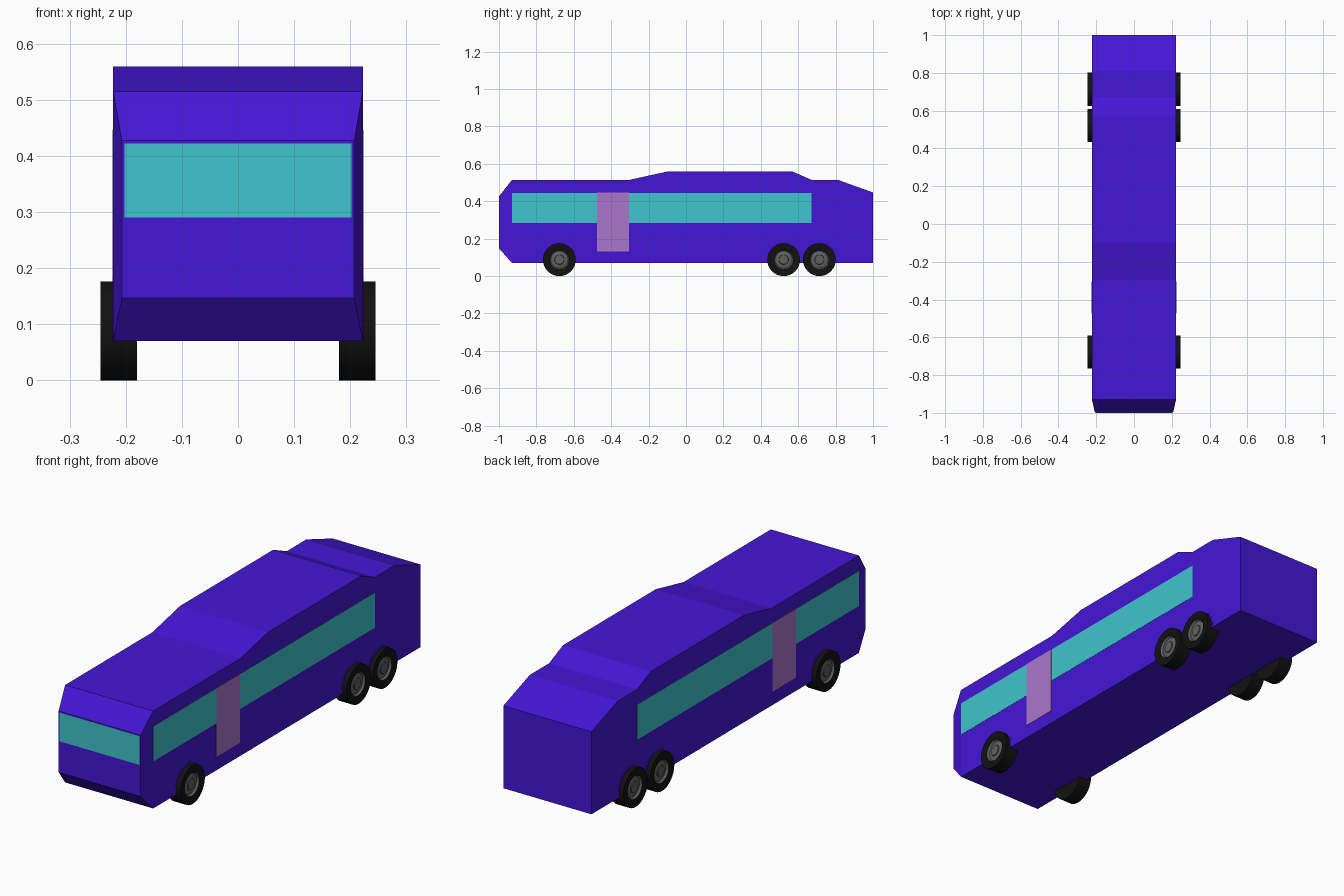
import bpy, bmesh, math

if "Cube" in bpy.data.objects:
    bpy.data.objects.remove(bpy.data.objects["Cube"])


def material(name, rgb):
    m = bpy.data.materials.new(name)
    m.diffuse_color = (*rgb, 1)
    m.use_nodes = True
    m.node_tree.nodes["Principled BSDF"].inputs["Base Color"].default_value = m.diffuse_color
    return m


PAINT = material("violet_paint", (0.06, 0.008, 0.68))
GLASS = material("teal_glass", (0.05, 0.56, 0.61))
DOOR = material("mauve_door", (0.41, 0.18, 0.60))
RUBBER = material("black_rubber", (0.006, 0.006, 0.006))
METAL = material("grey_metal", (0.12, 0.12, 0.12))
STEEL = material("dark_metal", (0.07, 0.07, 0.07))

HALF = 0.2225   # half width of the body
NOSE = 0.207    # half width at the front face
FRONT = -0.999


def finish(name, bm, mats):
    bmesh.ops.recalc_face_normals(bm, faces=bm.faces)
    mesh = bpy.data.meshes.new(name)
    bm.to_mesh(mesh)
    bm.free()
    for m in mats:
        mesh.materials.append(m)
    obj = bpy.data.objects.new(name, mesh)
    bpy.context.collection.objects.link(obj)
    return obj


def box(name, x, y, z, mat):
    bm = bmesh.new()
    bmesh.ops.create_cube(bm, size=1)
    for v in bm.verts:
        for i, (a, b) in enumerate((x, y, z)):
            v.co[i] = b if v.co[i] > 0 else a
    return finish(name, bm, [mat])


def side_box(name, s, y, z, mat, proud):
    xs = sorted((s * (HALF - 0.004), s * (HALF + proud)))
    return box(name, xs, y, z, mat)


# Body: side profile spanned across the width, front face narrowed
profile = [(FRONT, 0.147), (-0.93, 0.07), (1, 0.07), (1, 0.447), (0.81, 0.515),
           (0.67, 0.515), (0.57, 0.559), (-0.10, 0.559), (-0.30, 0.515),
           (-0.93, 0.515), (FRONT, 0.427)]
bm = bmesh.new()
rows = [[bm.verts.new((s * (NOSE if y == FRONT else HALF), y, z)) for y, z in profile]
        for s in (-1, 1)]
n = len(profile)
for i in range(n):
    j = (i + 1) % n
    bm.faces.new((rows[0][i], rows[0][j], rows[1][j], rows[1][i]))
for row in rows:
    bm.faces.new(row[1:10])
    bm.faces.new((row[0], row[1], row[9], row[10]))
finish("body", bm, [PAINT])

# Windscreen
box("windscreen", (-0.202, 0.202), (-1.0, -0.99), (0.29, 0.422), GLASS)


# Wheel lathed around the x axis: (x, radius, material of the next band)
def wheel(name, s, y, r=0.088, sides=32):
    outline = [(0.18, 0.0, 0), (0.18, r, 0), (0.245, r, 0), (0.245, 0.064, 0),
               (0.241, 0.052, 1), (0.232, 0.046, 1), (0.236, 0.026, 2),
               (0.240, 0.024, 1), (0.240, 0.0, 1)]
    bm = bmesh.new()
    rings = []
    for x, rad, _ in outline:
        count = sides if rad else 1
        rings.append([bm.verts.new((s * x, y + rad * math.cos(2 * math.pi * k / sides),
                                    r + rad * math.sin(2 * math.pi * k / sides)))
                      for k in range(count)])
    for a, b, (_, _, m) in zip(rings, rings[1:], outline):
        for k in range(sides):
            q = [a[k % len(a)], a[(k + 1) % len(a)], b[(k + 1) % len(b)], b[k % len(b)]]
            f = bm.faces.new(list(dict.fromkeys(q)))
            f.material_index = m
    obj = finish(name, bm, [RUBBER, METAL, STEEL])
    bpy.context.view_layer.objects.active = obj
    obj.select_set(True)
    bpy.ops.object.shade_smooth_by_angle(angle=math.radians(30))
    obj.select_set(False)


# Thin painted arch plate behind each wheel, cut off at the sill
def arch(name, s, y, r=0.097, zc=0.088):
    start = math.asin((0.07 - zc) / r)
    angles = [start + (math.pi - 2 * start) * k / 24 for k in range(25)]
    bm = bmesh.new()
    face = bm.faces.new([bm.verts.new((s * (HALF - 0.002), y + r * math.cos(a),
                                       zc + r * math.sin(a))) for a in angles])
    out = bmesh.ops.extrude_face_region(bm, geom=[face])
    for v in out["geom"]:
        if isinstance(v, bmesh.types.BMVert):
            v.co.x += s * 0.003
    finish(name, bm, [PAINT])


# Windows, doors, wheels and arches on both sides
for s, side in ((-1, "left"), (1, "right")):
    side_box(f"front_window_{side}", s, (-0.93, -0.475), (0.285, 0.445), GLASS, 0.001)
    side_box(f"long_window_{side}", s, (-0.305, 0.67), (0.285, 0.445), GLASS, 0.001)
    side_box(f"door_{side}", s, (-0.475, -0.305), (0.132, 0.446), DOOR, 0.0015)
    for axle, y in (("front", -0.677), ("middle", 0.522), ("rear", 0.713)):
        wheel(f"{axle}_wheel_{side}", s, y)
        arch(f"{axle}_arch_{side}", s, y)
